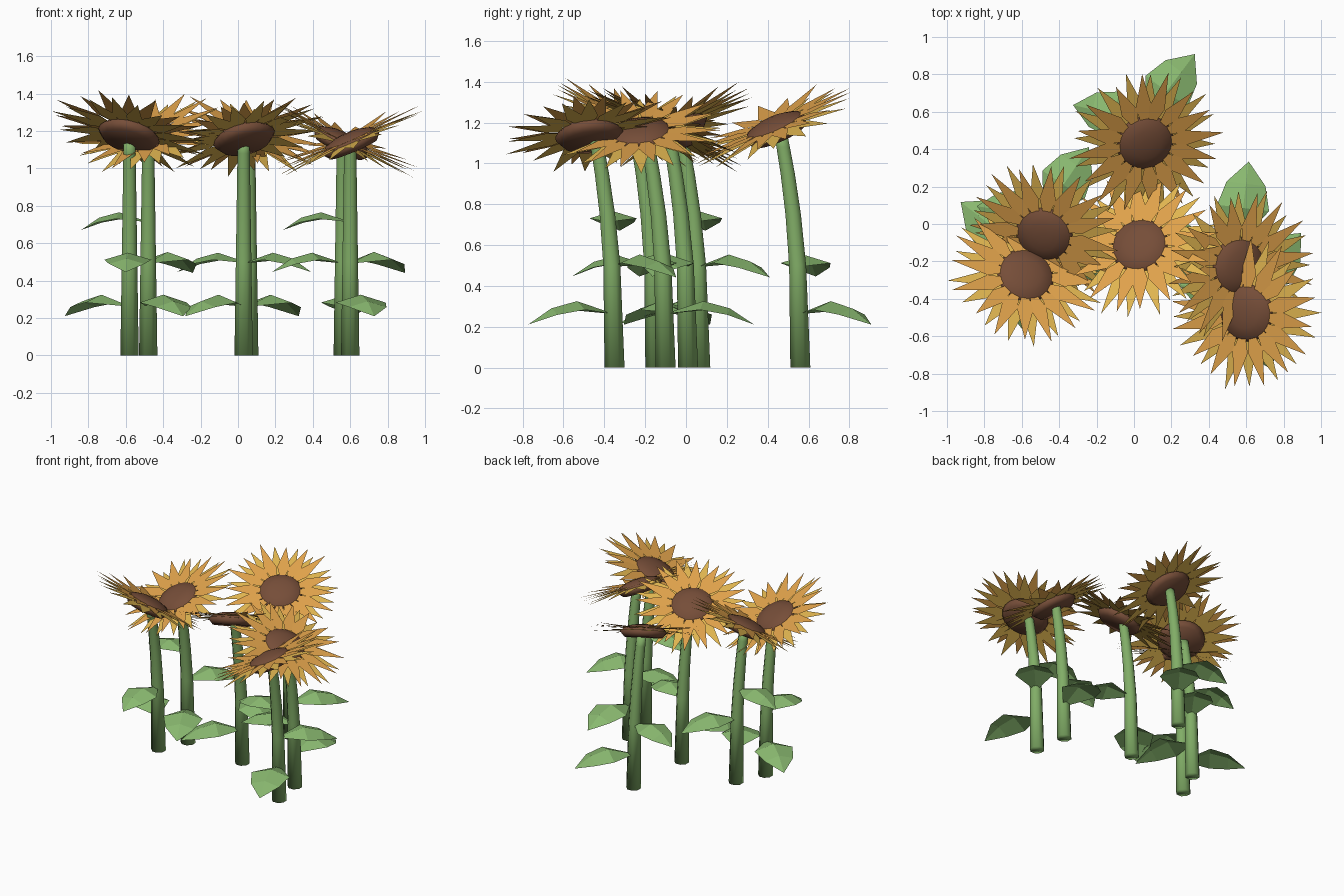
import bpy, bmesh, math, random
from mathutils import Vector, Matrix

random.seed(4)
if "Cube" in bpy.data.objects:
    bpy.data.objects.remove(bpy.data.objects["Cube"])


def material(name, rgb):
    m = bpy.data.materials.new(name)
    m.use_nodes = True
    m.diffuse_color = (*rgb, 1)
    bsdf = next(n for n in m.node_tree.nodes if n.type == 'BSDF_PRINCIPLED')
    bsdf.inputs["Base Color"].default_value = (*rgb, 1)
    bsdf.inputs["Roughness"].default_value = 0.8
    return m


STEM = material("stem green", (0.22, 0.42, 0.135))
LEAF = material("leaf green", (0.25, 0.48, 0.16))
ORANGE = material("petal orange gold", (0.74, 0.36, 0.07))
YELLOW = material("petal yellow gold", (0.74, 0.46, 0.08))
BROWN = material("seed brown", (0.18, 0.075, 0.04))


def finish(bm, name, mats, smooth, matrix=Matrix()):
    if smooth:
        bmesh.ops.recalc_face_normals(bm, faces=bm.faces)
    for f in bm.faces:
        f.smooth = smooth
    mesh = bpy.data.meshes.new(name)
    bm.to_mesh(mesh)
    bm.free()
    for m in mats:
        mesh.materials.append(m)
    ob = bpy.data.objects.new(name, mesh)
    ob.matrix_world = matrix
    bpy.context.collection.objects.link(ob)


def loft(bm, rings):
    """Skin a list of rings of equal length and cap both ends."""
    loops = [[bm.verts.new(p) for p in ring] for ring in rings]
    for a, b in zip(loops, loops[1:]):
        for i in range(len(a)):
            j = (i + 1) % len(a)
            bm.faces.new((a[i], a[j], b[j], b[i]))
    bm.faces.new(loops[0][::-1])
    bm.faces.new(loops[-1])


def circle(r, z, n, y=0.0):
    turn = math.tau / n
    return [Vector((r * math.cos((i + 0.5) * turn),
                    y + r * math.sin((i + 0.5) * turn), z)) for i in range(n)]


def bend(z):
    """Forward lean of a stem at height z."""
    return -0.1 * (z / 1.16) ** 2.4


def add_stem(base, name):
    bm = bmesh.new()
    heights = (0, 0.5, 0.75, 0.95, 1.08, 1.14)
    loft(bm, [circle(0.053 - 0.016 * z, z, 8, bend(z)) for z in heights])
    finish(bm, name, [STEM], True, Matrix.Translation(base))


def add_leaf(base, height, azimuth, size, name):
    """Pointed leaf arching out of the stem, folded along its midrib."""
    bm = bmesh.new()
    rows = []
    for along, half, rise in ((0.02, 0.02, 0), (0.19, 0.14, 0.055), (0.32, 0.105, 0.02)):
        rows.append([bm.verts.new((along, s * half, rise - abs(s) * half * 0.3))
                     for s in (-1, 0, 1)])
    for a, b in zip(rows, rows[1:]):
        for i in range(2):
            bm.faces.new((a[i], b[i], b[i + 1], a[i + 1]))
    tip = bm.verts.new((0.44, 0, -0.06))
    for i in range(2):
        bm.faces.new((rows[-1][i], tip, rows[-1][i + 1]))
    bmesh.ops.scale(bm, vec=(size, size, size), verts=bm.verts)
    spin = Matrix.Rotation(math.radians(azimuth), 4, 'Z')
    start = Vector((base[0], base[1] + bend(height), height))
    finish(bm, name, [LEAF], False, Matrix.Translation(start) @ spin)


def add_petals(bm, count, phase, z, pitch, mat):
    """Ring of kite-shaped pointed petals."""
    for i in range(count):
        a = (i + phase + random.uniform(-0.1, 0.1)) * math.tau / count
        length = random.uniform(0.38, 0.44)
        slope = pitch + random.uniform(-0.04, 0.04)
        out = Vector((math.cos(a), math.sin(a), 0))
        side = Vector((-out.y, out.x, 0))

        def point(r, w):
            return bm.verts.new(out * r + side * w + Vector((0, 0, z + slope * (r - 0.13))))
        f = bm.faces.new((point(0.125, -0.017), point(0.21, -0.045), point(length, 0),
                          point(0.21, 0.045), point(0.125, 0.017)))
        f.material_index = mat


def add_head(centre, normal, name):
    n = Vector((*normal, 0))
    n.z = math.sqrt(1 - n.length_squared)
    matrix = Matrix.Translation(centre) @ n.to_track_quat('Z', 'Y').to_matrix().to_4x4()
    # seed disc: flat-bottomed bowl with a domed top
    bm = bmesh.new()
    profile = ((0.135, -0.052), (0.168, -0.014), (0.137, 0.018), (0.08, 0.036), (0.03, 0.042))
    loft(bm, [circle(r, z, 20) for r, z in profile])
    finish(bm, name + "_seed_disc", [BROWN], True, matrix)
    # two staggered petal rings
    bm = bmesh.new()
    add_petals(bm, 16, 0, 0.012, 0.05, 0)
    add_petals(bm, 16, 0.5, 0.0, -0.04, 1)
    finish(bm, name + "_petals", [ORANGE, YELLOW], False, matrix)


# base x, base y, head height, head normal x and y, leaves as (height, azimuth, size)
FLOWERS = {
    "back_flower": (0.06, 0.56, 1.18, 0.22, -0.39, ((0.27, 53, 1), (0.5, 167, 0.9))),
    "middle_flower": (0.03, 0.01, 1.175, -0.22, 0.41, ((0.27, 225, 1), (0.5, 336, 0.9))),
    "right_rear_flower": (-0.48, 0.07, 1.175, -0.22, -0.39,
                          ((0.27, 295, 1), (0.5, 56, 0.97), (0.72, 171, 0.83))),
    "right_front_flower": (-0.58, -0.15, 1.19, 0.23, 0.42, ((0.27, 142, 1), (0.5, 267, 0.9))),
    "left_rear_flower": (0.56, -0.10, 1.15, 0.43, -0.1, ((0.27, 83, 1), (0.5, 197, 0.9))),
    "left_front_flower": (0.60, -0.35, 1.15, -0.39, -0.1,
                          ((0.27, 287, 1), (0.5, 47, 0.98), (0.72, 171, 0.83))),
}
for name, (x, y, top, nx, ny, leaves) in FLOWERS.items():
    base = Vector((x, y, 0))
    add_stem(base, name + "_stem")
    for k, (height, azimuth, size) in enumerate(leaves):
        add_leaf(base, height, azimuth, size, f"{name}_leaf_{k + 1}")
    add_head(base + Vector((0, -0.125, top)), (nx, ny), name)
